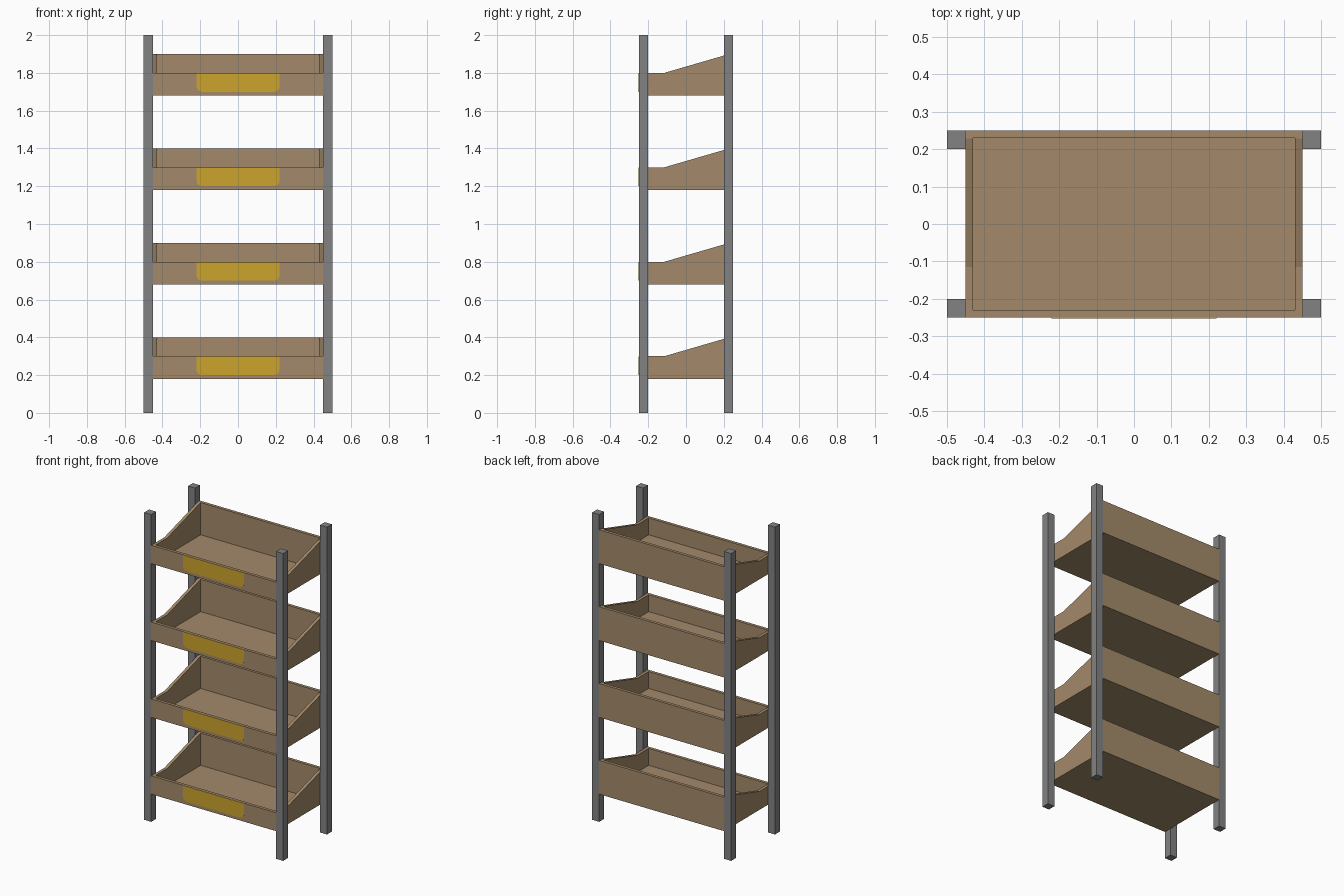
import bpy, bmesh, math

if "Cube" in bpy.data.objects:
    bpy.data.objects.remove(bpy.data.objects["Cube"])


def material(name, rgb):
    m = bpy.data.materials.new(name)
    m.diffuse_color = (*rgb, 1)
    m.use_nodes = True
    m.node_tree.nodes["Principled BSDF"].inputs["Base Color"].default_value = m.diffuse_color
    return m


brown = material("tan board", (0.37, 0.255, 0.145))
grey = material("grey metal", (0.225, 0.225, 0.23))
yellow = material("label yellow", (0.60, 0.37, 0.025))


def prism(name, pts, depth, mat):
    """Closed outline of 3D points, extruded along the depth vector."""
    bm = bmesh.new()
    face = bm.faces.new([bm.verts.new(p) for p in pts])
    top = bmesh.ops.extrude_face_region(bm, geom=[face], use_keep_orig=True)
    bmesh.ops.translate(bm, vec=depth,
                        verts=[v for v in top["geom"] if isinstance(v, bmesh.types.BMVert)])
    bmesh.ops.recalc_face_normals(bm, faces=bm.faces)
    mesh = bpy.data.meshes.new(name)
    bm.to_mesh(mesh)
    bm.free()
    mesh.materials.append(mat)
    ob = bpy.data.objects.new(name, mesh)
    bpy.context.collection.objects.link(ob)
    return ob


def box(name, x0, x1, y0, y1, z0, z1, mat):
    return prism(name, [(x0, y0, z0), (x1, y0, z0), (x1, y1, z0), (x0, y1, z0)],
                 (0, 0, z1 - z0), mat)


# Four corner posts
for sx, side in ((-1, "left"), (1, "right")):
    for sy, end in ((-1, "front"), (1, "back")):
        x, y = sx * 0.475, sy * 0.225
        box(f"{end}_{side}_post", x - 0.025, x + 0.025, y - 0.025, y + 0.025, 0, 2, grey)

# Open bin: sloped side profile hollowed by a cavity box
profile = [(-0.25, 0.18), (0.25, 0.18), (0.25, 0.40),
           (0.229, 0.40), (-0.115, 0.30), (-0.25, 0.30)]
first_bin = prism("bin_1", [(-0.45, y, z) for y, z in profile], (0.9, 0, 0), brown)
cavity = box("bin_cavity", -0.43, 0.43, -0.23, 0.23, 0.19, 0.6, brown)
cut = first_bin.modifiers.new("hollow", "BOOLEAN")
cut.operation = "DIFFERENCE"
cut.solver = "EXACT"
cut.object = cavity
bpy.context.view_layer.update()
bin_mesh = bpy.data.meshes.new_from_object(
    first_bin.evaluated_get(bpy.context.evaluated_depsgraph_get()))
first_bin.modifiers.clear()
first_bin.data = bin_mesh
bpy.data.objects.remove(cavity)

# Label plate with rounded lower corners
r = 0.03
outline = [(0.22, 0.299), (-0.22, 0.299)]
for cx, start in ((-0.19, 180), (0.19, 270)):
    for i in range(5):
        a = math.radians(start + 22.5 * i)
        outline.append((cx + r * math.cos(a), 0.23 + r * math.sin(a)))
first_label = prism("label_1", [(x, -0.252, z) for x, z in outline], (0, 0.003, 0), yellow)

# Repeat the bin and label on the upper levels
for level in range(1, 4):
    for ob, name in ((first_bin, "bin"), (first_label, "label")):
        copy = bpy.data.objects.new(f"{name}_{level + 1}", ob.data)
        copy.location.z = 0.5 * level
        bpy.context.collection.objects.link(copy)
